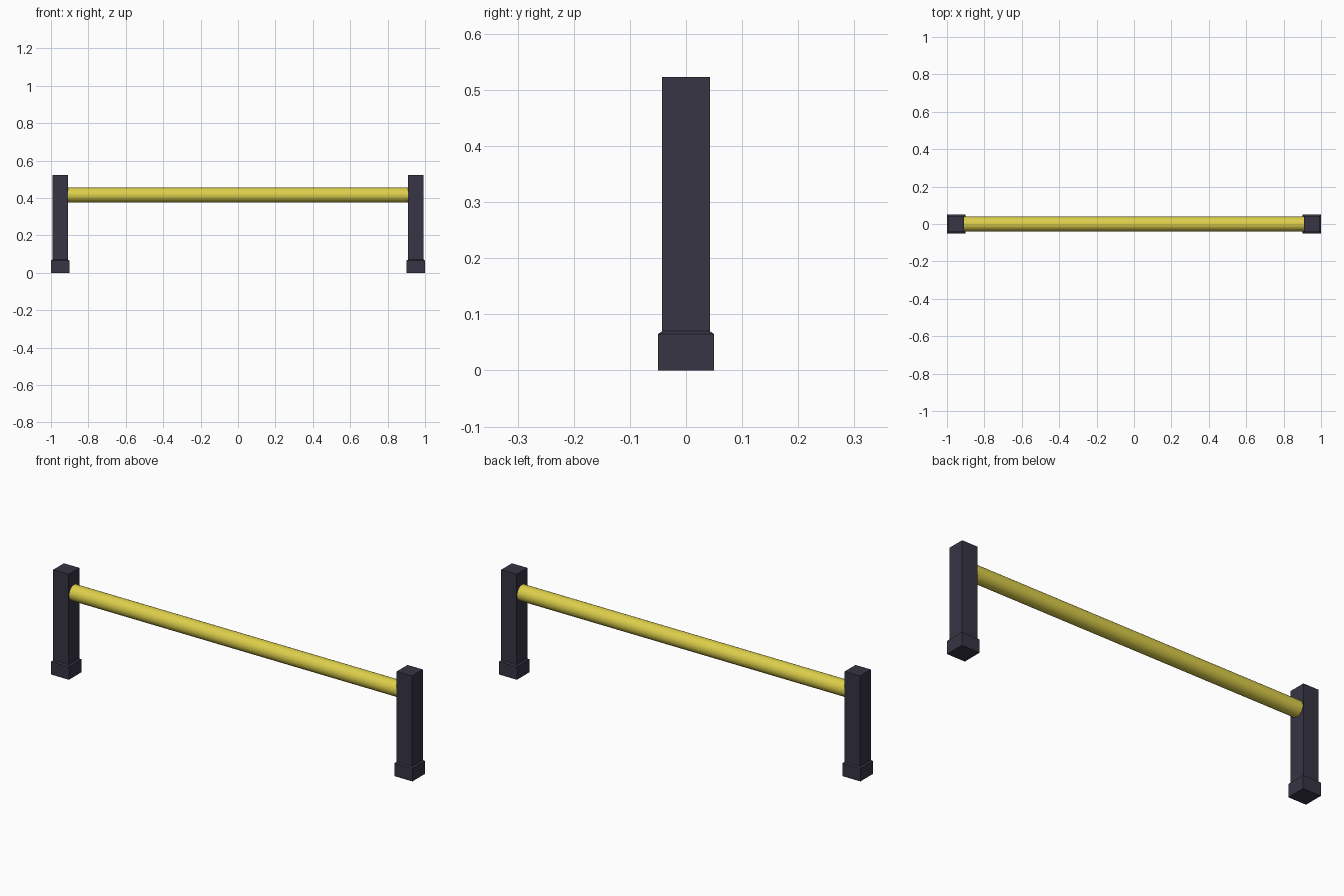
import bpy
import bmesh
import math


def make_material(name, color):
    mat = bpy.data.materials.new(name)
    mat.use_nodes = True
    mat.diffuse_color = color
    bsdf = next(n for n in mat.node_tree.nodes if n.type == 'BSDF_PRINCIPLED')
    bsdf.inputs["Base Color"].default_value = color
    return mat


def add_post(name, x, mat):
    """Square post with a wider foot, lofted from (half width, height) rings."""
    profile = [(0.0495, 0), (0.0495, 0.065), (0.0425, 0.07), (0.0425, 0.523)]
    bm = bmesh.new()
    rings = [[bm.verts.new((sx * h, sy * h, z))
              for sx, sy in ((-1, -1), (1, -1), (1, 1), (-1, 1))]
             for h, z in profile]
    for low, high in zip(rings, rings[1:]):
        for i in range(4):
            j = (i + 1) % 4
            bm.faces.new((low[i], low[j], high[j], high[i]))
    bm.faces.new(rings[0][::-1])
    bm.faces.new(rings[-1])
    mesh = bpy.data.meshes.new(name)
    bm.to_mesh(mesh)
    bm.free()
    mesh.materials.append(mat)
    obj = bpy.data.objects.new(name, mesh)
    obj.location.x = x
    bpy.context.collection.objects.link(obj)


cube = bpy.data.objects.get("Cube")
if cube:
    bpy.data.objects.remove(cube, do_unlink=True)

dark = make_material("dark slate", (0.038, 0.035, 0.058, 1))
yellow = make_material("safety yellow", (0.72, 0.62, 0.07, 1))

# Posts at both ends
for side, sign in (("left", 1), ("right", -1)):
    add_post(side + "_post", sign * 0.9505, dark)

# Round crossbar between the posts
bpy.ops.mesh.primitive_cylinder_add(vertices=32, radius=0.039, depth=1.82,
                                    location=(0, 0, 0.416),
                                    rotation=(0, math.pi / 2, 0))
bar = bpy.context.object
bar.name = "crossbar"
bar.data.materials.append(yellow)
bpy.ops.object.shade_smooth_by_angle(angle=math.radians(40))
